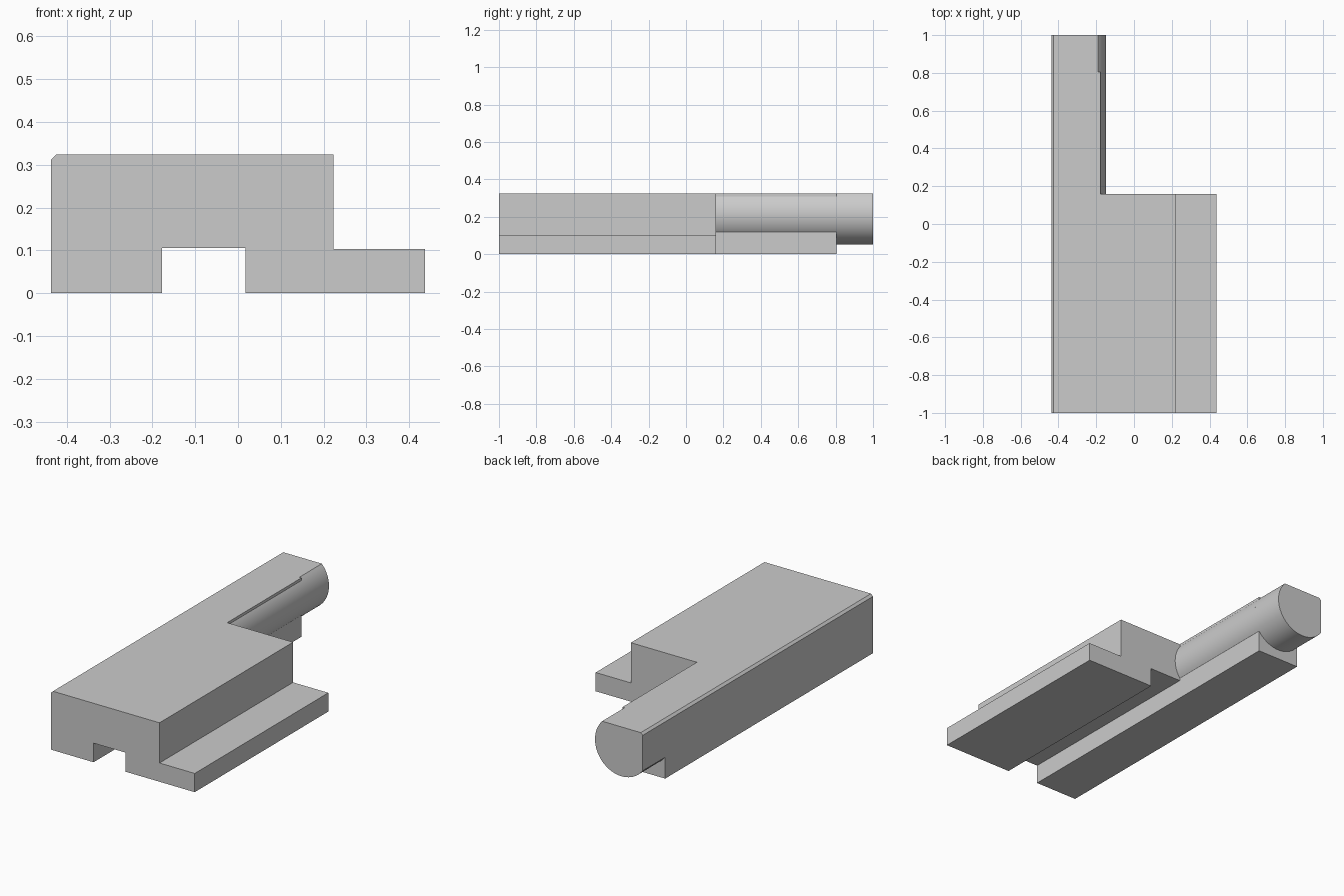
import bpy
import bmesh
from math import cos, sin, atan2, pi, radians, sqrt

cube = bpy.data.objects.get("Cube")
if cube:
    bpy.data.objects.remove(cube, do_unlink=True)

# Single flat colour
grey = bpy.data.materials.new("light_grey")
grey.use_nodes = True
colour = (0.6, 0.6, 0.6, 1)
grey.diffuse_color = colour
grey.node_tree.nodes["Principled BSDF"].inputs["Base Color"].default_value = colour

# Shared dimensions
LEFT, TOP, CHAMFER = -0.437, 0.324, 0.012
RAIL = -0.178                        # inner side of the rail and barrel lip
CX, CZ, R = -0.308, 0.214, 0.161     # round barrel section
SHOULDER, RAIL_END = 0.16, 0.805


def extrude_profile(name, profile, y0, y1):
    """Extrude an x-z outline along y."""
    bm = bmesh.new()
    face = bm.faces.new([bm.verts.new((x, y0, z)) for x, z in profile])
    result = bmesh.ops.extrude_face_region(bm, geom=[face])
    for v in result["geom"]:
        if isinstance(v, bmesh.types.BMVert):
            v.co.y = y1
    bmesh.ops.recalc_face_normals(bm, faces=bm.faces)
    mesh = bpy.data.meshes.new(name)
    bm.to_mesh(mesh)
    bm.free()
    mesh.materials.append(grey)
    obj = bpy.data.objects.new(name, mesh)
    bpy.context.collection.objects.link(obj)
    bpy.ops.object.select_all(action="DESELECT")
    obj.select_set(True)
    bpy.context.view_layer.objects.active = obj
    bpy.ops.object.shade_smooth_by_angle(angle=radians(20))
    return obj


def arc(a0, a1, steps=40):
    """Points on the barrel circle from angle a0 to a1."""
    angles = [a0 + (a1 - a0) * i / steps for i in range(steps + 1)]
    return [(CX + R * cos(a), CZ + R * sin(a)) for a in angles]


chamfered_corner = [(LEFT, TOP - CHAMFER), (LEFT + CHAMFER, TOP)]

# Main block with underside groove and side flange
extrude_profile("main_block", chamfered_corner + [
    (0.223, TOP), (0.223, 0.103), (0.437, 0.103), (0.437, 0),
    (0.017, 0), (0.017, 0.105), (RAIL, 0.105), (RAIL, 0), (LEFT, 0)],
    -1, SHOULDER)

# Barrel carried on the rail, with a thin lip along the top
rail_angle = atan2(sqrt(R ** 2 - (RAIL - CX) ** 2), RAIL - CX)
extrude_profile("barrel_and_rail", chamfered_corner + [(RAIL, TOP)]
                + arc(rail_angle, -rail_angle) + [(RAIL, 0), (LEFT, 0)],
                SHOULDER, RAIL_END)

# Free barrel end, flattened on the top and outer side
top_angle = atan2(TOP - CZ, sqrt(R ** 2 - (TOP - CZ) ** 2))
side_angle = -pi + atan2(sqrt(R ** 2 - (LEFT - CX) ** 2), CX - LEFT)
extrude_profile("barrel_end", chamfered_corner + arc(top_angle, side_angle),
                RAIL_END, 1)
